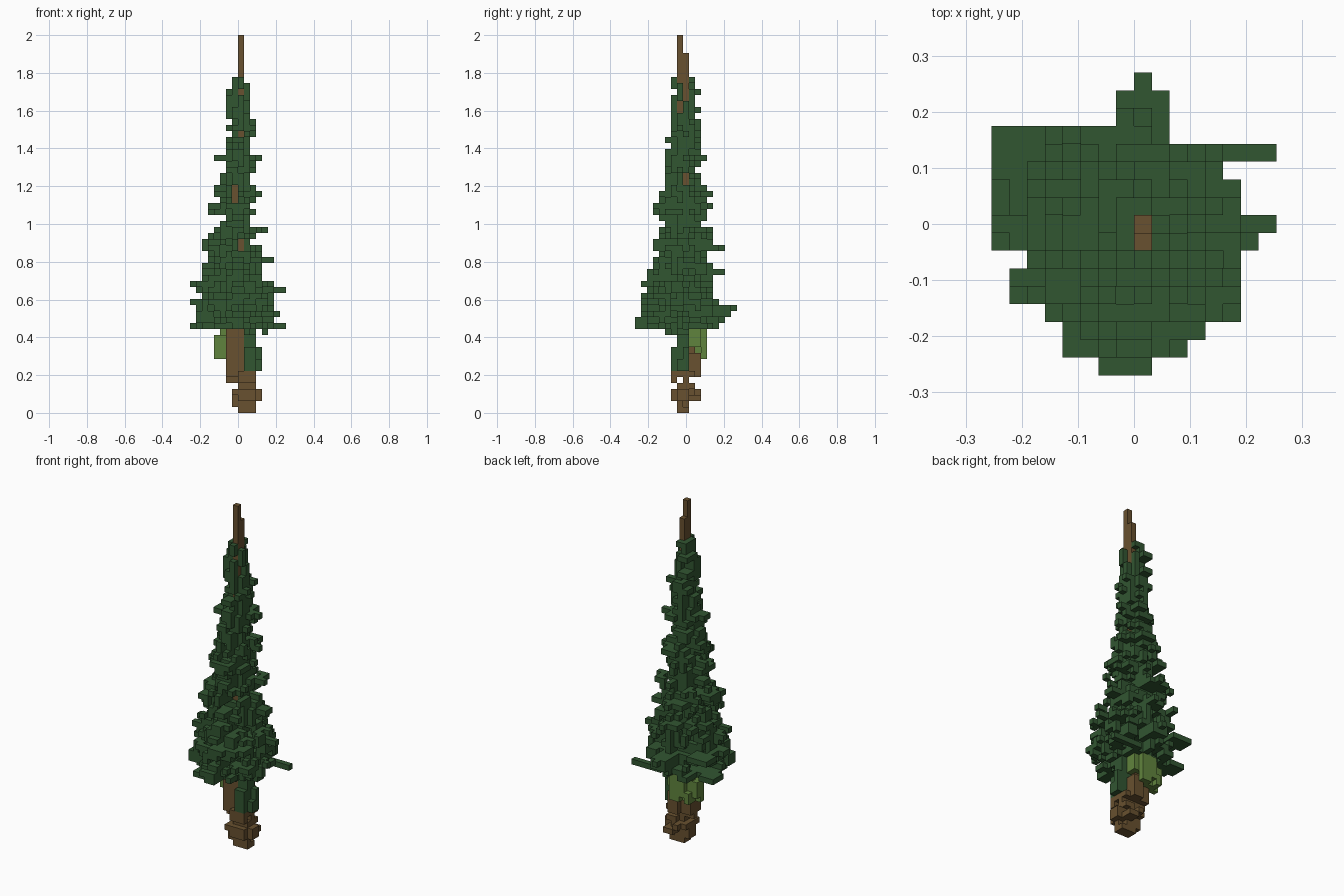
import bpy
import bmesh
from mathutils import Vector, noise

cube = bpy.data.objects.get("Cube")
if cube:
    bpy.data.objects.remove(cube)

V = 2 / 63  # edge of one block; cells are (i, j, k), y centred on j = 0


def material(name, colour):
    mat = bpy.data.materials.new(name)
    mat.use_nodes = True
    mat.diffuse_color = (*colour, 1)
    mat.node_tree.nodes["Principled BSDF"].inputs["Base Color"].default_value = (*colour, 1)
    return mat


def box(xs, ys, zs):
    """Cells in half-open ranges of x, y and z."""
    return {(i, j, k) for i in range(*xs) for j in range(*ys) for k in range(*zs)}


def rough(cell):
    return noise.noise(Vector((cell[0] * 0.47, cell[1] * 0.47, cell[2] * 0.83)))


def corner(axis, side, a, b):
    offset = [a, b]
    offset.insert(axis, side)
    return offset


def build(name, cells, solid, mat):
    """Skin the cells with square faces wherever they are exposed."""
    bm = bmesh.new()
    for cell in sorted(cells):
        for axis in range(3):
            for side in (0, 1):
                near = list(cell)
                near[axis] += 2 * side - 1
                if tuple(near) in solid:
                    continue
                ring = [corner(axis, side, a, b) for a, b in ((0, 0), (1, 0), (1, 1), (0, 1))]
                if (side == 1) == (axis == 1):
                    ring.reverse()
                bm.faces.new([bm.verts.new(((cell[0] + o[0]) * V,
                                            (cell[1] + o[1] - 0.5) * V,
                                            (cell[2] + o[2]) * V)) for o in ring])
    mesh = bpy.data.meshes.new(name)
    bm.to_mesh(mesh)
    bm.free()
    mesh.materials.append(mat)
    bpy.context.collection.objects.link(bpy.data.objects.new(name, mesh))


# Crown reach in blocks at tier edges and notches: height, -x, +x, -y, +y
REACH = [
    (14, 8, 6, 8, 5), (16, 6, 6, 7, 5), (18, 8, 6, 7, 4), (19, 6, 6, 7, 4),
    (21, 7, 6, 7, 4), (22, 6, 4, 6, 4), (23, 6, 4, 6, 6), (25, 5, 6, 5, 3),
    (27, 6, 4, 5, 5), (28, 6, 2, 5, 4), (30, 4, 5, 4, 4), (32, 2, 2, 4, 3),
    (33, 5, 3, 5, 3), (36, 4, 4, 4, 4), (39, 3, 2, 3, 2), (42, 4, 4, 3, 3),
    (43, 2, 2, 3, 2), (45, 2, 2, 3, 2), (47, 2, 3, 2, 2), (50, 2, 2, 2, 1),
    (53, 2, 2, 1, 1), (55, 1, 1, 1, 1),
]


def reach(k):
    for low, high in zip(REACH, REACH[1:]):
        if k <= high[0]:
            t = (k - low[0]) / (high[0] - low[0])
            return [a + (b - a) * t for a, b in zip(low[1:], high[1:])]


# Trunk, rising to a bare tip
trunk = box((-2, 1), (-1, 2), (5, 14)) | box((0, 3), (-2, 2), (5, 7))
trunk |= box((-1, 1), (-1, 1), (14, 40)) | box((0, 1), (-1, 0), (40, 63))
trunk |= box((0, 1), (0, 1), (40, 60)) | box((0, 2), (1, 3), (6, 10))
trunk -= box((-2, 3), (-1, 0), (5, 6)) | box((-2, 3), (1, 2), (5, 6))

# Knotted root clump around a solid foot
roots = box((0, 3), (-1, 1), (0, 1)) | box((0, 2), (-1, 1), (1, 5))
roots |= box((-1, 0), (-1, 1), (1, 4)) | box((3, 4), (-1, 1), (2, 4))
roots |= {c for c in box((-1, 3), (-2, 3), (2, 4)) if rough(c) > 0}
roots |= box((2, 3), (-1, 0), (1, 4)) | box((1, 2), (-2, 3), (2, 3))
roots |= box((1, 3), (-1, 2), (4, 5))

# Ivy on the side and lighter moss behind the trunk
ivy = box((1, 3), (-2, 1), (7, 15)) | box((3, 4), (-1, 1), (7, 9))
ivy |= box((2, 4), (0, 1), (9, 11))
ivy -= box((1, 3), (-2, -1), (11, 13))
moss = box((-3, 2), (2, 3), (11, 14)) | box((-4, -2), (1, 3), (9, 13))
moss |= box((-2, 1), (3, 4), (11, 14)) | box((-3, 0), (2, 4), (9, 11))
moss |= box((1, 2), (1, 3), (11, 14)) | box((0, 1), (3, 4), (9, 11))
moss -= box((-4, -3), (2, 3), (9, 10)) | box((-2, -1), (3, 4), (9, 10))

# Ragged crown: tufts broken up by coherent noise around a needle sleeve
crown = box((-2, 2), (-1, 1), (14, 44)) | box((-1, 1), (-2, 2), (14, 44))
for k in range(14, 56):
    west, east, south, north = reach(k)
    for i in range(-8, 8):
        for j in range(-8, 9):
            x, y = i + 0.5, j
            rx = west if x < 0 else east
            ry = south + 0.5 if y < 0 else north + 0.5
            spread = (abs(x) / rx) ** 2 + (abs(y) / ry) ** 2
            if spread + 1.7 * rough((i, j, k)) < 0.52 and spread < 1.2:
                crown.add((i, j, k))

# Boughs reaching out to the full width at the key heights
for k, west, east, south, north in REACH:
    sway = k % 3 - 1
    crown |= box((-west, 0), (sway, sway + 2), (k, k + 1))
    crown |= box((0, east), (-sway, 1 - sway), (k, k + 1))
    crown |= box((-1, 1), (-south, 0), (k, k + 1))
    crown |= box((0, 1), (0, north + 1), (k, k + 1))

# Skirt boughs on the diagonals and the longest tips
crown |= box((-8, -5), (1, 4), (14, 15)) | box((-8, -4), (3, 6), (18, 19))
crown |= box((-7, -4), (-4, -2), (16, 17)) | box((3, 6), (-5, -2), (16, 17))
crown |= box((3, 5), (2, 5), (16, 18)) | box((4, 8), (4, 5), (14, 15))
crown |= box((5, 8), (0, 1), (20, 21)) | box((-1, 2), (4, 8), (16, 18))
crown |= box((0, 1), (6, 9), (17, 18)) | box((-3, 2), (-6, -4), (15, 16))
crown |= box((1, 2), (-3, 0), (13, 14)) | box((4, 5), (-1, 1), (13, 14))

# Sleeve of needles below the bare tip, and gaps that show the bark
crown |= box((-1, 2), (-1, 1), (43, 55)) | box((0, 1), (-2, 2), (43, 53))
crown |= box((0, 1), (-2, -1), (54, 56)) | box((-2, 0), (-1, 1), (51, 53))
crown -= box((-1, 0), (-8, -1), (35, 38)) | box((0, 1), (-8, -1), (27, 29))
crown -= box((1, 8), (0, 1), (38, 40)) | box((1, 8), (0, 1), (52, 55))
crown -= box((1, 8), (-1, 0), (50, 52)) | box((0, 1), (-8, -1), (46, 47))

crown -= trunk
moss -= trunk | ivy
roots -= trunk
ivy -= trunk
solid = trunk | roots | ivy | moss | crown

bark = material("brown bark", (0.138, 0.082, 0.029))
needles = material("dark green needles", (0.031, 0.092, 0.031))
light = material("light green moss", (0.118, 0.23, 0.047))

build("trunk", trunk, solid, bark)
build("roots", roots, solid, bark)
build("trunk_ivy", ivy, solid, needles)
build("trunk_moss", moss, solid, light)
build("crown", crown, solid, needles)
